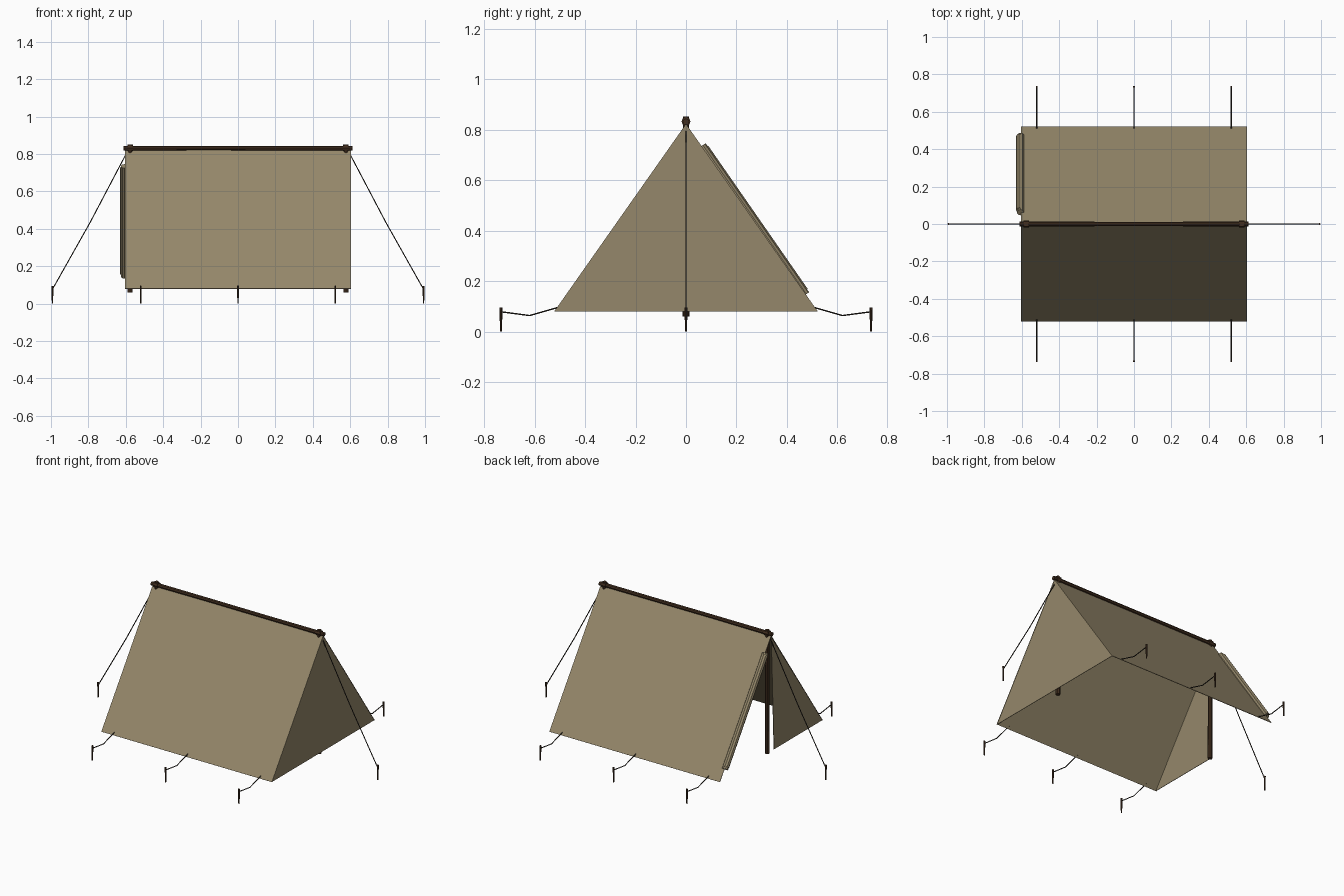
import bpy, bmesh, math
from mathutils import Vector

if "Cube" in bpy.data.objects:
    bpy.data.objects.remove(bpy.data.objects["Cube"])


def material(name, rgb):
    m = bpy.data.materials.new(name)
    m.diffuse_color = (*rgb, 1)
    m.use_nodes = True
    m.node_tree.nodes["Principled BSDF"].inputs["Base Color"].default_value = m.diffuse_color
    return m


CANVAS = material("canvas", (0.30, 0.245, 0.145))
WOOD = material("dark_wood", (0.055, 0.028, 0.014))
ROPE = material("rope", (0.03, 0.024, 0.018))


def add_object(name, bm, mat):
    bmesh.ops.recalc_face_normals(bm, faces=bm.faces)
    me = bpy.data.meshes.new(name)
    bm.to_mesh(me)
    bm.free()
    me.materials.append(mat)
    ob = bpy.data.objects.new(name, me)
    bpy.context.collection.objects.link(ob)
    return ob


def rods(name, path, radii, mat, sides=6):
    """Chain of tapered rods through the path points."""
    bm = bmesh.new()
    for i, (a, b) in enumerate(zip(path, path[1:])):
        a, b = Vector(a), Vector(b)
        d = b - a
        mtx = d.to_track_quat('Z', 'Y').to_matrix().to_4x4()
        mtx.translation = (a + b) / 2
        bmesh.ops.create_cone(bm, cap_ends=True, segments=sides, radius1=radii[i],
                              radius2=radii[i + 1], depth=d.length, matrix=mtx)
    return add_object(name, bm, mat)


def sheet(name, pts):
    """Thin canvas panel."""
    bm = bmesh.new()
    bm.faces.new([bm.verts.new(p) for p in pts])
    ob = add_object(name, bm, CANVAS)
    mod = ob.modifiers.new("thickness", 'SOLIDIFY')
    mod.thickness = 0.003
    mod.offset = 0
    return ob


L, W, BASE, TOP = 0.605, 0.52, 0.08, 0.82

# sloping roof panels
for s, side in ((-1, "front"), (1, "back")):
    sheet(side + "_roof", [(-L, 0, TOP), (L, 0, TOP), (L, s * W, BASE), (-L, s * W, BASE)])
    # closed end: two flaps meeting in the middle
    e = L - 0.003
    sheet(side + "_end_flap", [(e, 0, TOP), (e, s * W, BASE), (e, 0, BASE)])

# half-closed flap at the entrance, bowed slightly inwards
sheet("entrance_flap", [(-0.602, -0.002, TOP - 0.01), (-0.602, -W, BASE), (-0.602, -0.03, BASE)])

# other entrance flap rolled up along the roof edge, with an overlapping lip
a, b = Vector((-0.607, 0.062, 0.735)), Vector((-0.607, 0.472, 0.145))
rods("rolled_flap", [a, b], [0.019, 0.019], CANVAS, 10)
off = Vector((-0.007, 0.004, 0.003))
rods("rolled_flap_lip", [a.lerp(b, 0.02) + off, a.lerp(b, 0.98) + off],
     [0.017, 0.017], CANVAS, 8)

# ridge pole
rods("ridge_pole", [(-0.612, 0, 0.831), (-0.2, 0, 0.832), (0.25, 0, 0.831), (0.612, 0, 0.831)],
     [0.013, 0.012, 0.012, 0.013], WOOD, 8)

for s, side in ((-1, "left"), (1, "right")):
    # upright post and its lashing
    rods(side + "_post", [(s * 0.577, 0, 0.06), (s * 0.577, 0, 0.852)], [0.014, 0.012], WOOD, 8)
    rods(side + "_lashing", [(s * 0.562, 0, 0.832), (s * 0.592, 0, 0.832)],
         [0.018, 0.018], WOOD, 8)
    # end guy rope and peg
    rods(side + "_guy_rope", [(s * 0.585, 0, 0.825), (s * 0.79, 0, 0.435), (s * 0.99, 0, 0.08)],
         [0.003] * 3, ROPE, 5)
    rods(side + "_peg", [(s * 0.992, 0, 0), (s * 0.992, 0, 0.095)], [0.004, 0.006], WOOD)

# side ropes and pegs
for s, side in ((-1, "front"), (1, "back")):
    for i, x in enumerate((-0.52, 0, 0.52)):
        rods(f"{side}_side_rope_{i + 1}",
             [(x, s * 0.508, 0.095), (x, s * 0.62, 0.063), (x, s * 0.733, 0.078)],
             [0.003] * 3, ROPE, 5)
        rods(f"{side}_side_peg_{i + 1}", [(x, s * 0.733, 0), (x, s * 0.733, 0.095)],
             [0.004, 0.006], WOOD)
